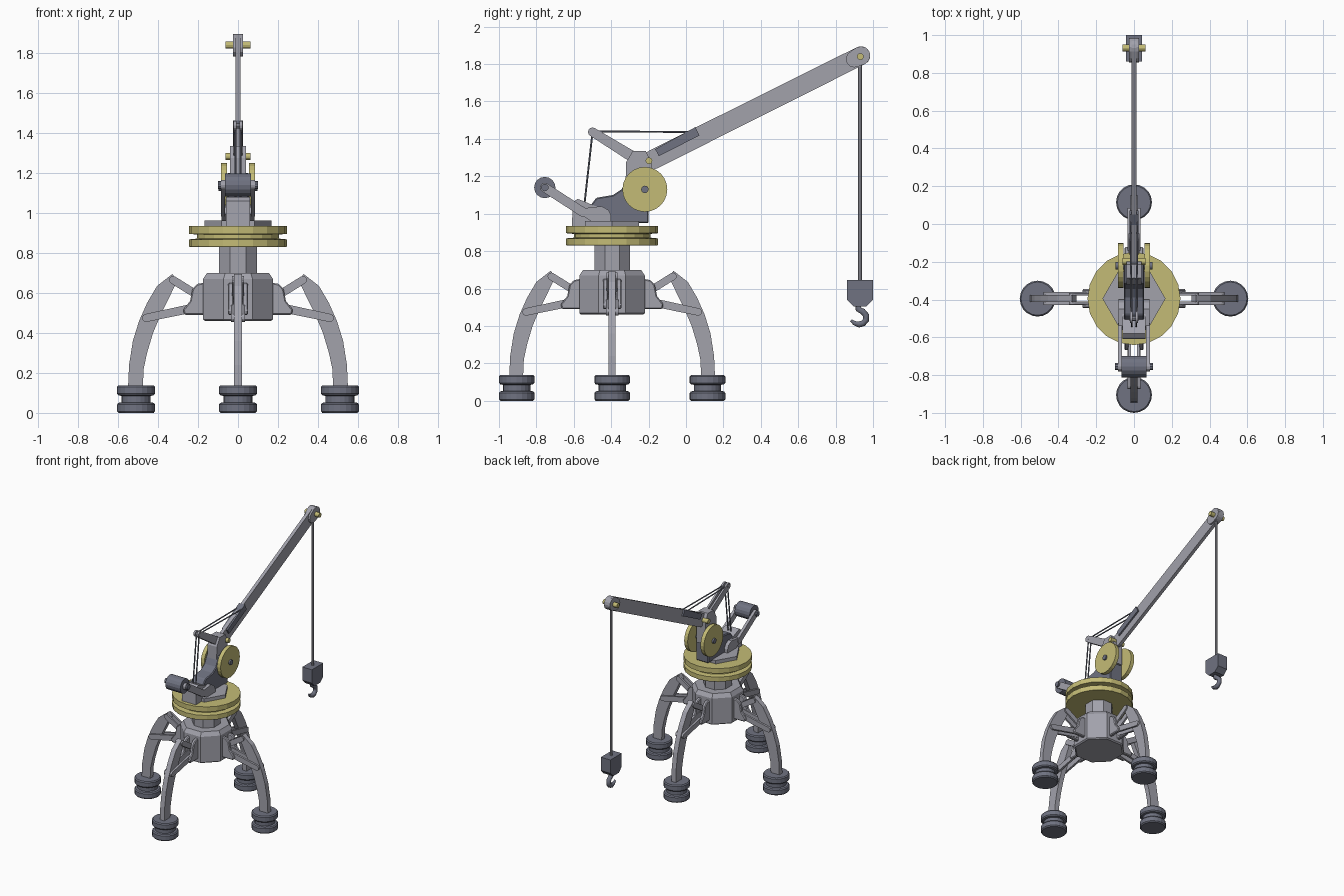
import bpy, bmesh, math
from mathutils import Matrix, Vector

if "Cube" in bpy.data.objects:
    bpy.data.objects.remove(bpy.data.objects["Cube"])

CY = -0.395  # y of the slewing axis


def material(name, col):
    m = bpy.data.materials.new(name)
    m.diffuse_color = (*col, 1)
    m.use_nodes = True
    m.node_tree.nodes["Principled BSDF"].inputs["Base Color"].default_value = m.diffuse_color
    return m


YELLOW = material("yellow", (0.55, 0.5, 0.18))
DARK = material("dark_grey", (0.16, 0.17, 0.22))
LIGHT = material("light_grey", (0.36, 0.36, 0.41))


def finish(name, bm, mat, mtx=None, bevel=0):
    bmesh.ops.recalc_face_normals(bm, faces=bm.faces)
    me = bpy.data.meshes.new(name)
    bm.to_mesh(me)
    bm.free()
    ob = bpy.data.objects.new(name, me)
    bpy.context.collection.objects.link(ob)
    me.materials.append(mat)
    if mtx is not None:
        ob.matrix_world = mtx
    if bevel:
        b = ob.modifiers.new("bevel", 'BEVEL')
        b.width = bevel
        b.segments = 1
        b.limit_method = 'ANGLE'
    return ob


def plate(name, pts, x0, x1, mat=LIGHT, mtx=None, bevel=0):
    """Side profile of (y, z) points extruded from x0 to x1."""
    bm = bmesh.new()
    f = bm.faces.new([bm.verts.new((x0, y, z)) for y, z in pts])
    r = bmesh.ops.extrude_face_region(bm, geom=[f])
    bmesh.ops.translate(bm, vec=(x1 - x0, 0, 0),
                        verts=[v for v in r["geom"] if isinstance(v, bmesh.types.BMVert)])
    return finish(name, bm, mat, mtx, bevel)


def stadium(p, q, rp, rq, n=6):
    """Outline of a bar from p to q with rounded ends."""
    a = math.atan2(q[1] - p[1], q[0] - p[0])
    pts = []
    for c, r, s in ((q, rq, a - math.pi / 2), (p, rp, a + math.pi / 2)):
        pts += [(c[0] + r * math.cos(s + math.pi * i / n),
                 c[1] + r * math.sin(s + math.pi * i / n)) for i in range(n + 1)]
    return pts


def lathe(name, prof, sides, mat, loc, phase=0.0):
    """Stack of rings (radius, z) around a vertical axis, capped."""
    bm = bmesh.new()
    rings = []
    for r, z in prof:
        rings.append([bm.verts.new((r * math.cos(phase + math.tau * i / sides),
                                    r * math.sin(phase + math.tau * i / sides), z))
                      for i in range(sides)])
    for a, b in zip(rings, rings[1:]):
        for i in range(sides):
            j = (i + 1) % sides
            bm.faces.new((a[i], a[j], b[j], b[i]))
    bm.faces.new(rings[0])
    bm.faces.new(rings[-1])
    return finish(name, bm, mat, Matrix.Translation(loc))


def rod(name, p, q, r, mat, sides=8):
    """Straight cylinder between two points."""
    p, q = Vector(p), Vector(q)
    bm = bmesh.new()
    bmesh.ops.create_cone(bm, cap_ends=True, segments=sides, radius1=r, radius2=r,
                          depth=(q - p).length)
    rot = (q - p).to_track_quat('Z', 'Y').to_matrix().to_4x4()
    return finish(name, bm, mat, Matrix.Translation((p + q) / 2) @ rot)


# Hub, neck and grooved slewing ring
k = 1 / math.cos(math.pi / 8)
lathe("hub", [(.165 * k, .46), (.175 * k, .468), (.175 * k, .67), (.155 * k, .70)], 8, LIGHT,
      (0, CY, 0), math.pi / 8)
lathe("neck", [(.095 * k, .69), (.095 * k, .84)], 8, LIGHT, (0, CY, 0), math.pi / 8)
lathe("slewing_ring", [(.243, .83), (.246, .835), (.246, .868), (.205, .872), (.205, .892),
                       (.246, .896), (.246, .935)], 20, YELLOW, (0, CY, 0))
lathe("deck", [(.167, .93), (.167, .962)], 6, LIGHT, (0, CY, 0))

# Four legs: u is distance outward from the axis
LEG = [(.55, .13), (.545, .24), (.526, .36), (.495, .46), (.455, .55), (.405, .635), (.328, .695),
       (.305, .66), (.345, .575), (.385, .495), (.425, .40), (.455, .30), (.472, .22), (.476, .13)]
BRACKET = [(.15, .655), (.205, .645), (.228, .62), (.24, .56), (.275, .515), (.268, .49), (.15, .49)]
FOOT = [(.088, 0), (.095, .008), (.095, .042), (.088, .05), (.073, .053), (.073, .085),
        (.088, .088), (.095, .096), (.095, .13), (.088, .138)]
for i in range(4):
    m = Matrix.Translation((0, CY, 0)) @ Matrix.Rotation(i * math.pi / 2, 4, 'Z')
    plate(f"leg_{i}", LEG, -.019, .019, mtx=m)
    lathe(f"foot_{i}", FOOT, 20, DARK, m @ Vector((0, .51, 0)))
    for s in (-1, 1):
        plate(f"leg_bracket_{i}", BRACKET, s * .022, s * .05, mtx=m, bevel=.006)
        plate(f"lower_strut_{i}", stadium((.2, .53), (.46, .475), .022, .02), s * .018, s * .034, mtx=m)
        plate(f"upper_strut_{i}", stadium((.18, .575), (.325, .665), .02, .02), s * .016, s * .03, mtx=m)

# Machine housing and tower
plate("rear_block", [(-.61, .935), (-.605, 1.06), (-.58, 1.08), (-.47, 1.035), (-.40, .935)],
      -.06, .06)
plate("housing", [(-.52, .95), (-.51, 1.045), (-.48, 1.085), (-.39, 1.10), (-.345, 1.13),
                  (-.31, 1.20), (-.2, 1.20), (-.2, .95)], -.054, .054, DARK, bevel=.006)
plate("tower", [(-.325, 1.1), (-.32, 1.275), (-.285, 1.335), (-.215, 1.335), (-.185, 1.275),
                (-.185, 1.1)], -.04, .04)

# Side wheels and hub pin
for s in (-1, 1):
    rod("side_wheel", (s * .056, -.22, 1.13), (s * .086, -.22, 1.13), .12, YELLOW, 24)
rod("wheel_axle", (-.098, -.22, 1.13), (.098, -.22, 1.13), .02, DARK, 12)

# Counterweight drum on two arms
rod("counterweight", (-.065, -.755, 1.14), (.065, -.755, 1.14), .057, DARK, 16)
rod("counterweight_axle", (-.1, -.755, 1.14), (.1, -.755, 1.14), .02, DARK, 10)
ARM_FOOT = [(-.56, .995), (-.54, 1.03), (-.45, 1.04), (-.415, 1.02), (-.40, .99), (-.40, .955),
            (-.50, .955)]
for s in (-1, 1):
    plate("counterweight_arm", stadium((-.755, 1.14), (-.55, 1.008), .025, .025),
          s * .064, s * .086)
    plate("arm_foot", ARM_FOOT, s * .05, s * .082)

# Boom, sleeve and pins
plate("boom", stadium((-.175, 1.29), (.935, 1.845), .052, .05, 8), -.013, .013)
plate("boom_sleeve", [(-.165, 1.345), (.05, 1.463), (.072, 1.418), (-.145, 1.308)],
      -.025, .025, DARK)
rod("boom_pivot", (-.062, -.198, 1.283), (.062, -.198, 1.283), .018, YELLOW, 12)
rod("tip_pin", (-.062, .932, 1.84), (.062, .932, 1.84), .018, YELLOW, 12)
for s in (-1, 1):
    plate("tip_cheek", stadium((.90, 1.827), (.935, 1.845), .045, .05), s * .013, s * .026)

# Stay mast and stay cables
for s in (-1, 1):
    plate("stay_mast", stadium((-.27, 1.295), (-.5, 1.437), .03, .024), s * .007, s * .022)
    rod("boom_stay", (s * .012, -.5, 1.44), (s * .02, .03, 1.437), .005, DARK, 6)
    rod("back_stay", (s * .012, -.5, 1.435), (s * .012, -.543, 1.05), .005, DARK, 6)
rod("stay_pin", (-.024, -.5, 1.437), (.024, -.5, 1.437), .014, LIGHT, 10)

# Hoist rope, hook block and hook
rod("hoist_rope", (0, .93, .6), (0, .93, 1.84), .01, LIGHT, 8)
plate("hook_block", [(.86, .645), (1.0, .645), (1.0, .54), (.965, .505), (.895, .505), (.86, .54)],
      -.042, .042, DARK)
cu = bpy.data.curves.new("hook", 'CURVE')
cu.dimensions = '3D'
cu.bevel_depth = .019
cu.bevel_resolution = 1
cu.use_fill_caps = True
sp = cu.splines.new('POLY')
HOOK = [(.922, .52), (.922, .49), (.945, .477), (.963, .457), (.963, .432), (.947, .414),
        (.925, .408), (.9, .415), (.882, .43)]
sp.points.add(len(HOOK) - 1)
for i, (pt, (y, z)) in enumerate(zip(sp.points, HOOK)):
    pt.co = (0, y, z, 1)
    pt.radius = 1 if i < 7 else 1.0 - .3 * (i - 6)
cu.materials.append(DARK)
bpy.context.collection.objects.link(bpy.data.objects.new("hook", cu))
